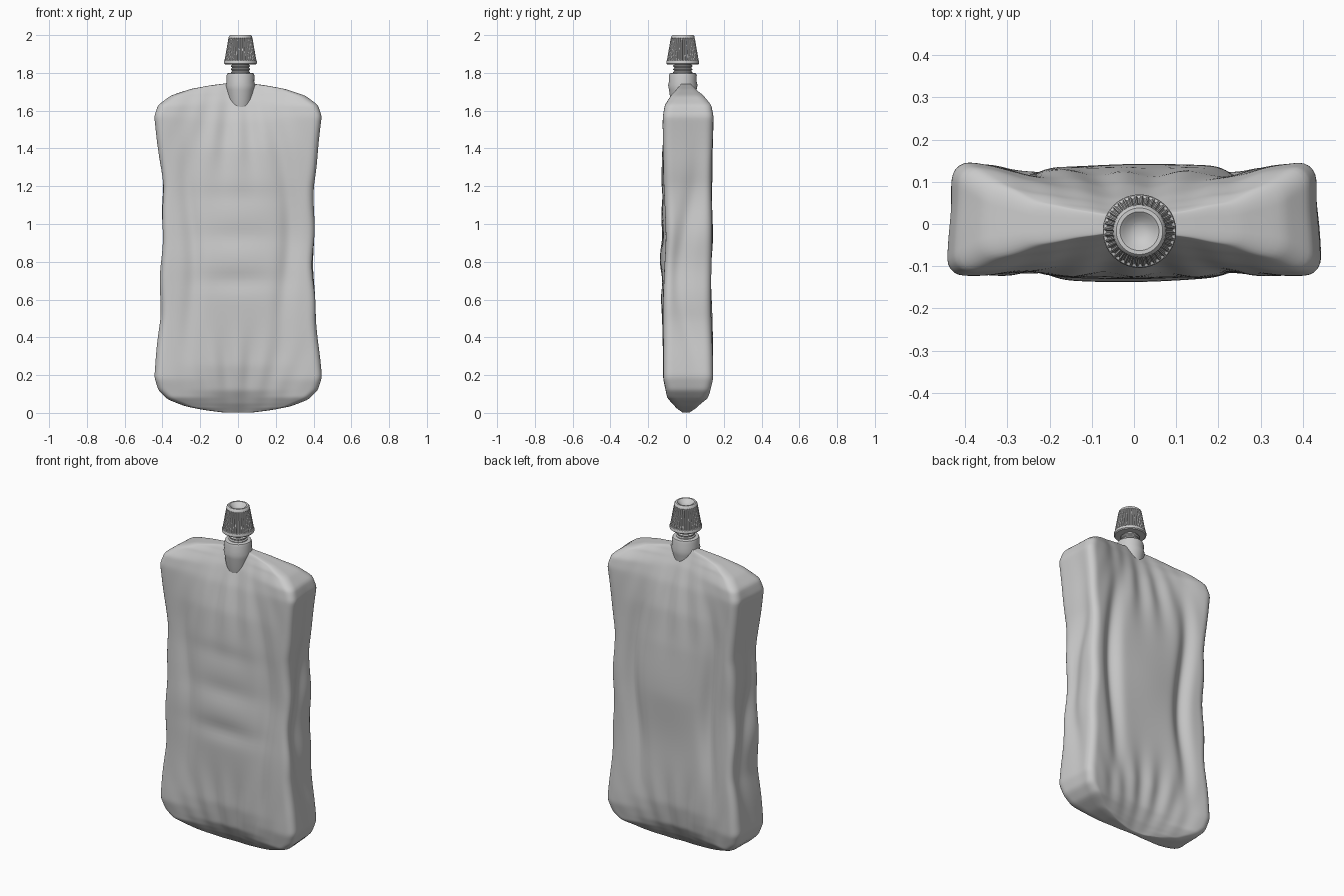
import bpy, bmesh
from math import sin, cos, pi, exp, tau

if "Cube" in bpy.data.objects:
    bpy.data.objects.remove(bpy.data.objects["Cube"])

CX, CY = 0.013, -0.017  # spout axis


def lerp(table, z):
    for (a, va), (b, vb) in zip(table, table[1:]):
        if z <= b:
            return va + (vb - va) * max(0, z - a) / (b - a)
    return table[-1][1]


def bump(v, c, w):
    return exp(-((v - c) / w) ** 2)


def skin(name, rings, angle=None):
    """Loft closed rings of points and close both ends."""
    bm = bmesh.new()
    vs = [[bm.verts.new(p) for p in r] for r in rings]
    n = len(vs[0])
    for a, b in zip(vs, vs[1:]):
        for i in range(n):
            j = (i + 1) % n
            bm.faces.new((a[i], a[j], b[j], b[i]))
    bm.faces.new(vs[0][::-1])
    bm.faces.new(vs[-1])
    bmesh.ops.recalc_face_normals(bm, faces=bm.faces)
    me = bpy.data.meshes.new(name)
    bm.to_mesh(me)
    bm.free()
    ob = bpy.data.objects.new(name, me)
    bpy.context.collection.objects.link(ob)
    bpy.ops.object.select_all(action='DESELECT')
    ob.select_set(True)
    bpy.context.view_layer.objects.active = ob
    if angle:
        bpy.ops.object.shade_smooth_by_angle(angle=angle)
    else:
        bpy.ops.object.shade_smooth()
    return ob


def lathe(name, profile, n=48, groove=None):
    rings = []
    for k, (r, z) in enumerate(profile):
        ring = []
        for i in range(n):
            rr = r - (groove[k] if groove and i % 4 < 2 else 0)
            ring.append((CX + rr * cos(tau * i / n), CY + rr * sin(tau * i / n), z))
        rings.append(ring)
    return skin(name, rings, 0.6)


# Pouch: half width, half depth on the middle line, half depth at the sides
WIDTH = [(0, .06), (.015, .18), (.035, .28), (.07, .37), (.12, .42), (.19, .44),
         (.3, .43), (.5, .41), (.8, .405), (1.2, .40), (1.4, .42), (1.57, .44),
         (1.63, .42), (1.68, .355), (1.715, .25), (1.735, .14), (1.745, .06)]
MIDDLE = [(0, .012), (.05, .05), (.12, .09), (.25, .115), (.5, .125), (.9, .138),
          (1.2, .133), (1.4, .118), (1.55, .09), (1.65, .06), (1.745, .02)]
SIDE = [(0, .015), (.03, .06), (.08, .11), (.18, .133), (.5, .128), (.9, .122),
        (1.3, .128), (1.57, .136), (1.63, .125), (1.69, .08), (1.745, .02)]


def depth(x, z, hw, back):
    t = min(1, abs(x) / hw)
    t = t * t * (3 - 2 * t)
    d = lerp(MIDDLE, z) * (1 - t) + lerp(SIDE, z) * t
    body = bump(z, .9, .55)
    ends = bump(z, 1.45, .2) + bump(z, .25, .17)
    # long vertical creases beside the middle panel
    cx = .25 + .02 * sin(6 * z + (2 if x > 0 else 0))
    d -= (.036 if back else .018) * bump(abs(x), cx, .045) * body
    # folds fanning towards the spout and the base
    fan = .55 + .45 * min(1, abs(z - (1.75 if z > .9 else 0)) / .5)
    d += .007 * cos(x / fan * 38 + back) * ends * bump(x, 0, .25)
    # horizontal dents
    panel = bump(x, 0, .2)
    if back:
        d += .004 * sin(9 * z) * panel * body
    else:
        d -= panel * (.014 * bump(z, .7, .05) + .012 * bump(z, .93, .06)
                      + .006 * bump(z, 1.15, .05))
    return max(d, .01)


F, S, C = 72, 18, 5
quarter = []  # face factor x, corner factor x, face factor y, corner factor y
quarter += [(-1 + 2 * i / F, 0, -1, -1) for i in range(F)]
quarter += [(1, sin(pi / 2 * i / C), -1, -cos(pi / 2 * i / C)) for i in range(C)]
quarter += [(1, 1, -1 + 2 * i / S, 0) for i in range(S)]
quarter += [(1, cos(pi / 2 * i / C), 1, sin(pi / 2 * i / C)) for i in range(C)]
outline = quarter + [(-a, -b, -c, -d) for a, b, c, d in quarter]

rings = []
N = 120
for k in range(N + 1):
    u = k / N
    z = 1.745 * (u - .8 * sin(tau * u) / tau)
    hw = lerp(WIDTH, z)
    ring = []
    for sx, ex, sy, ey in outline:
        r = min(.04, hw * .5, lerp(SIDE, z) * .5)
        x = sx * (hw - r) + ex * r
        back = 1 if sy > 0 or (sy == 0 and ey > 0) else 0
        if abs(ex) == 1 and ey == 0:
            f = (sy + 1) / 2
            d = depth(x, z, hw, 0) * (1 - f) + depth(x, z, hw, 1) * f
        else:
            d = depth(x, z, hw, back)
        y = sy * (d - min(r, d)) + ey * min(r, d)
        # sunken, wavy gusset sides
        mid = bump(z, .85, .5)
        if abs(sx) == 1:
            g = 1 if x > 0 else -1
            x -= g * mid * (.022 * bump(y, .05 * sin(5 * z + g), .05)
                            + .005 * sin(17 * z + g))
        y += .012 * min(1, abs(x) / .4) ** 2 * min(1, d / .1)
        y += .006 * sin(7 * z + 3 * x) * mid
        ring.append((x * (1 - .12 * y), y, z))
    rings.append(ring)
pouch = skin("pouch", rings)
soft = pouch.modifiers.new("soften", 'SMOOTH')
soft.factor = .5
soft.iterations = 5

# Neck collar flaring into the pouch
lathe("neck", [(.05, 1.60), (.066, 1.66), (.073, 1.71), (.078, 1.735), (.073, 1.755),
               (.074, 1.785), (.07, 1.797), (.06, 1.80), (.04, 1.80)])

# Threaded spout
thread = [(.04, 1.78)]
for i in range(4):
    z = 1.795 + i * .017
    thread += [(.045, z), (.051, z + .005), (.051, z + .009), (.045, z + .014)]
lathe("spout_thread", thread)

# Ribbed, tapered cap with a dished top
cap = [(.03, 1.845), (.082, 1.845), (.087, 1.85), (.087, 1.862), (.085, 1.866),
       (.084, 1.868), (.064, 1.982), (.063, 1.984), (.061, 1.994), (.055, 2.0),
       (.046, 2.0), (.038, 1.993), (.025, 1.982), (.01, 1.977)]
lathe("cap", cap, 144, [0, 0, 0, 0, 0, .006, .005] + [0] * 7)
